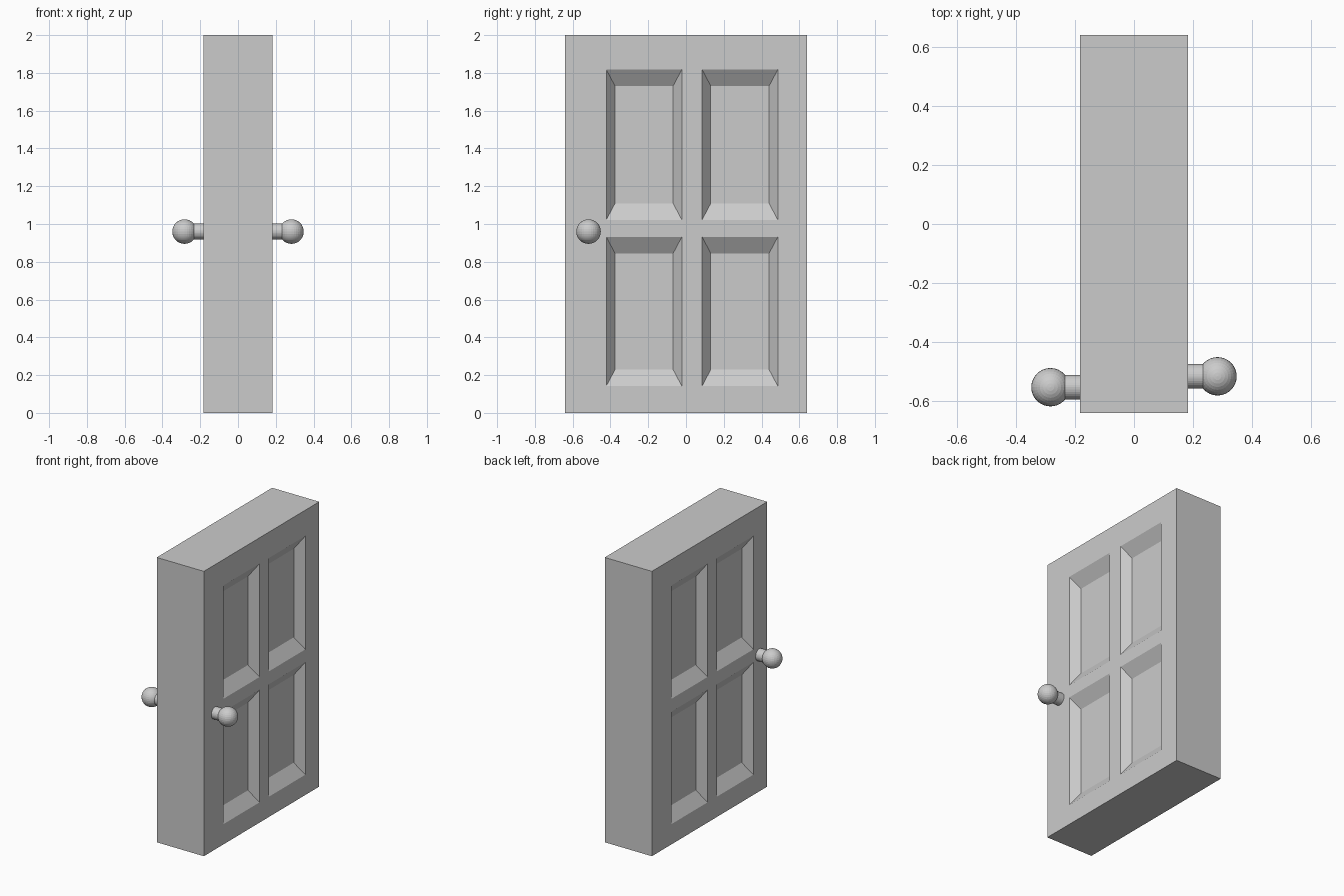
import bpy, bmesh, math

if "Cube" in bpy.data.objects:
    bpy.data.objects.remove(bpy.data.objects["Cube"])

HALF_T, HALF_W, HEIGHT = 0.183, 0.64, 2.0
DEPTH, SLOPE_Y, SLOPE_Z = 0.058, 0.046, 0.087   # recess depth and bevel widths
PANEL_Y = [(-0.422, -0.022), (0.085, 0.486)]
PANEL_Z = [(0.142, 0.932), (1.022, 1.818)]


def to_object(bm, name):
    bmesh.ops.recalc_face_normals(bm, faces=bm.faces)
    mesh = bpy.data.meshes.new(name)
    bm.to_mesh(mesh)
    bm.free()
    obj = bpy.data.objects.new(name, mesh)
    bpy.context.collection.objects.link(obj)
    return obj


def frustum(bm, side, y0, y1, z0, z1):
    """Tapered block sinking into one face; side -1 is the half-turn copy."""
    rings = []
    for t in (-0.3, 1.0):
        dy, dz = SLOPE_Y * t, SLOPE_Z * t
        x = HALF_T - DEPTH * t
        pts = [(y0 + dy, z0 + dz), (y1 - dy, z0 + dz), (y1 - dy, z1 - dz), (y0 + dy, z1 - dz)]
        rings.append([bm.verts.new((side * x, side * y, z)) for y, z in pts])
    a, b = rings
    bm.faces.new(a)
    bm.faces.new(b[::-1])
    for i in range(4):
        j = (i + 1) % 4
        bm.faces.new((a[i], b[i], b[j], a[j]))


# Door slab
bm = bmesh.new()
bmesh.ops.create_cube(bm, size=1)
for v in bm.verts:
    v.co = (v.co.x * 2 * HALF_T, v.co.y * 2 * HALF_W, (v.co.z + 0.5) * HEIGHT)
slab = to_object(bm, "door_slab")

# Four recessed panels on each face
bm = bmesh.new()
for side in (1, -1):
    for y0, y1 in PANEL_Y:
        for z0, z1 in PANEL_Z:
            frustum(bm, side, y0, y1, z0, z1)
cutter = to_object(bm, "panel_cutter")
cutter.hide_render = True
cutter.hide_set(True)
mod = slab.modifiers.new("panels", 'BOOLEAN')
mod.operation = 'DIFFERENCE'
mod.solver = 'EXACT'
mod.object = cutter

# Knobs: a short stem and a ball on each face
for side, y, label in ((1, -0.516, "right"), (-1, -0.553, "left")):
    bpy.ops.mesh.primitive_cylinder_add(vertices=32, radius=0.042, depth=0.12,
                                        location=(side * 0.222, y, 0.96),
                                        rotation=(0, math.pi / 2, 0))
    bpy.context.object.name = label + "_knob_stem"
    bpy.ops.mesh.primitive_uv_sphere_add(segments=32, ring_count=16, radius=0.065,
                                         location=(side * 0.283, y, 0.96))
    bpy.context.object.name = label + "_knob"
